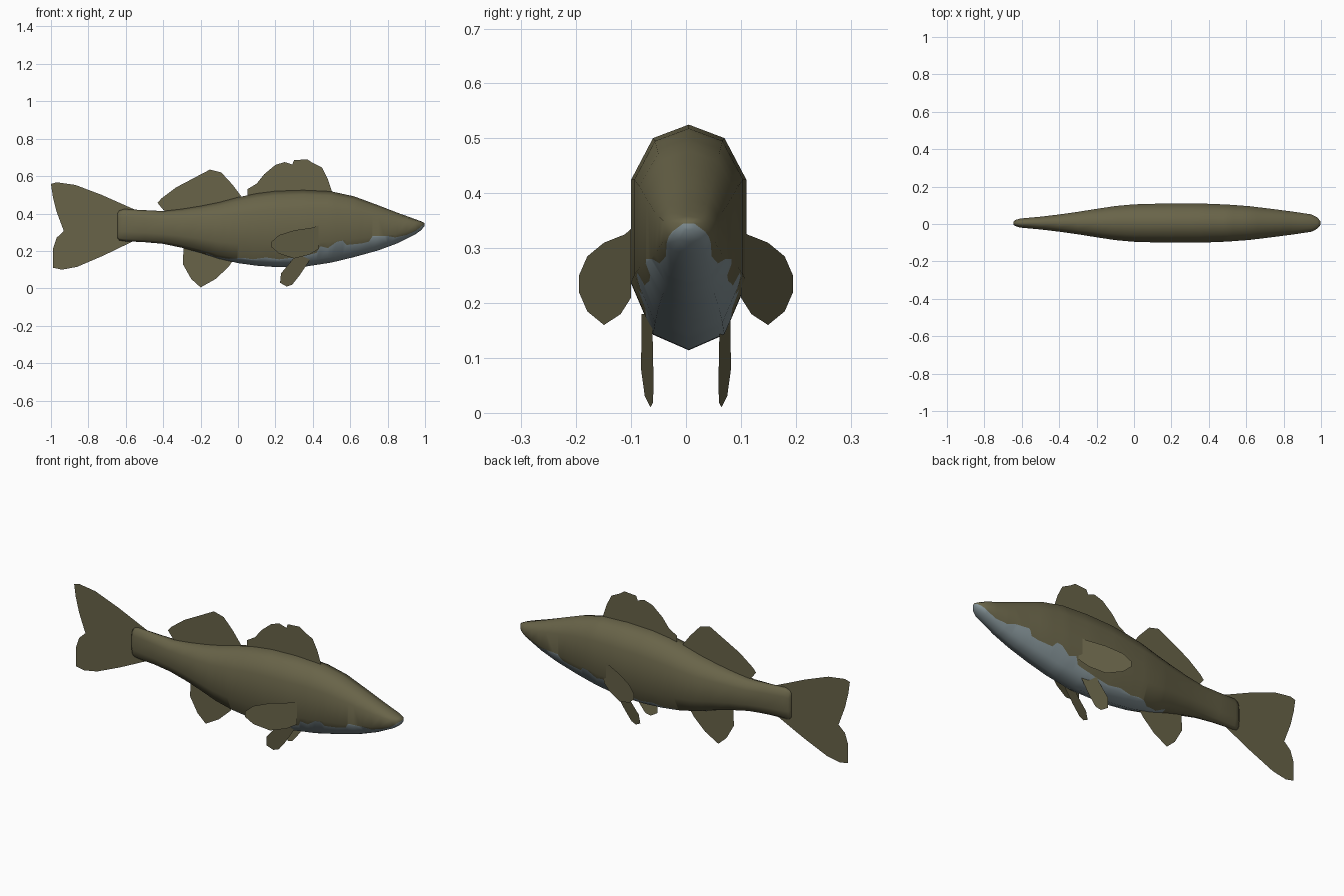
import bpy, bmesh
from mathutils import Vector

def material(name, rgb):
    m = bpy.data.materials.new(name)
    m.diffuse_color = (*rgb, 1)
    return m

olive = material("olive_skin", (0.14, 0.127, 0.066))
grey = material("grey_belly", (0.24, 0.30, 0.32))

def lerp(table, x):
    """Piecewise-linear lookup in rows of (x, values...)."""
    for a, b in zip(table, table[1:]):
        if x <= b[0]:
            t = max(0, (x - a[0]) / (b[0] - a[0]))
            return [p + (q - p) * t for p, q in zip(a[1:], b[1:])]
    return list(table[-1][1:])

def add_object(name, bm, mats):
    me = bpy.data.meshes.new(name)
    bm.to_mesh(me)
    bm.free()
    ob = bpy.data.objects.new(name, me)
    bpy.context.collection.objects.link(ob)
    for m in mats:
        me.materials.append(m)
    return ob

MID = 0.005

# Body outline: x, bottom z, top z, half width
PROFILE = [(-0.645, 0.27, 0.40, 0.008), (-0.635, 0.257, 0.415, 0.016),
           (-0.61, 0.252, 0.424, 0.024), (-0.5, 0.247, 0.418, 0.034),
           (-0.4, 0.238, 0.413, 0.046), (-0.3, 0.217, 0.424, 0.060),
           (-0.2, 0.190, 0.440, 0.076), (-0.1, 0.158, 0.460, 0.091),
           (0.0, 0.135, 0.487, 0.100), (0.1, 0.121, 0.507, 0.103),
           (0.2, 0.114, 0.520, 0.105), (0.35, 0.115, 0.525, 0.105),
           (0.5, 0.138, 0.518, 0.099), (0.62, 0.167, 0.492, 0.090),
           (0.75, 0.203, 0.444, 0.074), (0.85, 0.240, 0.405, 0.061),
           (0.95, 0.290, 0.369, 0.046), (0.98, 0.312, 0.358, 0.030),
           (0.997, 0.333, 0.350, 0.010)]
# Ten-sided cross-section: y fraction, height fraction
HALF = [(0.62, 0.94), (1, 0.755), (1, 0.30), (0.62, 0.07)]
SECTION = [(0, 1)] + HALF + [(0, 0)] + [(-y, z) for y, z in reversed(HALF)]
# Ragged edge of the belly colour: x, z
BELLY = [(-0.17, 0.19), (-0.12, 0.168), (-0.05, 0.158), (0.03, 0.163), (0.08, 0.155),
         (0.15, 0.165), (0.22, 0.155), (0.3, 0.165), (0.38, 0.18), (0.42, 0.19),
         (0.44, 0.225), (0.48, 0.215), (0.53, 0.25), (0.56, 0.255), (0.58, 0.232),
         (0.66, 0.24), (0.7, 0.25), (0.72, 0.28), (0.8, 0.28), (0.84, 0.272),
         (0.9, 0.285), (0.95, 0.308), (0.98, 0.33), (0.997, 0.345)]

bm = bmesh.new()
stations = sorted({r[0] for r in PROFILE} | {r[0] for r in BELLY})
rings = []
for x in stations:
    lo, hi, w = lerp(PROFILE, x)
    rings.append([bm.verts.new((x, MID + y * w, lo + z * (hi - lo))) for y, z in SECTION])
for a, b in zip(rings, rings[1:]):
    for i in range(10):
        j = (i + 1) % 10
        bm.faces.new((a[i], a[j], b[j], b[i]))
bm.faces.new(rings[0])
bm.faces.new(rings[-1])
# Cut the skin along the belly edge, one gap at a time
for x0, x1 in zip(stations, stations[1:]):
    if x0 < BELLY[0][0] - 1e-6:
        continue
    z0, z1 = lerp(BELLY, x0)[0], lerp(BELLY, x1)[0]
    faces = [f for f in bm.faces if x0 < f.calc_center_median().x < x1]
    geom = faces + list({e for f in faces for e in f.edges}) + list({v for f in faces for v in f.verts})
    bmesh.ops.bisect_plane(bm, geom=geom, dist=1e-5, plane_co=Vector((x0, 0, z0)),
                           plane_no=Vector((z0 - z1, 0, x1 - x0)))
bmesh.ops.recalc_face_normals(bm, faces=bm.faces)
for f in bm.faces:
    c = f.calc_center_median()
    f.smooth = True
    f.material_index = int(c.x > BELLY[0][0] and c.z < lerp(BELLY, c.x)[0])
add_object("body", bm, [olive, grey])

def fin(name, outline, depth=lambda x, z: MID):
    """Flat sheet fin drawn in side view; depth gives y."""
    bm = bmesh.new()
    bm.faces.new([bm.verts.new((x, depth(x, z), z)) for x, z in outline])
    bmesh.ops.triangulate(bm, faces=bm.faces[:])
    add_object(name, bm, [olive])

# Fins on the centre line
fin("tail_fin", [(-0.55, 0.42), (-0.73, 0.50), (-0.87, 0.553), (-0.97, 0.567), (-1.0, 0.558),
                 (-0.99, 0.49), (-0.97, 0.41), (-0.90, 0.335), (-0.97, 0.27), (-0.99, 0.21),
                 (-0.99, 0.11), (-0.94, 0.10), (-0.86, 0.115), (-0.72, 0.175), (-0.55, 0.257)])
fin("rear_back_fin", [(-0.36, 0.39), (-0.40, 0.42), (-0.43, 0.457), (-0.41, 0.48), (-0.33, 0.54),
                      (-0.15, 0.635), (-0.09, 0.62), (-0.03, 0.555), (0.015, 0.495), (0.0, 0.45)])
fin("front_back_fin", [(0.05, 0.47), (0.05, 0.53), (0.10, 0.56), (0.14, 0.61), (0.18, 0.63),
                       (0.20, 0.66), (0.25, 0.675), (0.29, 0.662), (0.30, 0.685), (0.37, 0.69),
                       (0.40, 0.67), (0.45, 0.645), (0.48, 0.585), (0.503, 0.515), (0.45, 0.47)])
fin("under_fin", [(-0.29, 0.24), (-0.295, 0.13), (-0.25, 0.05), (-0.20, 0.005), (-0.12, 0.05),
                  (-0.05, 0.115), (-0.02, 0.16), (-0.10, 0.20)])

# Paired side fins
PECTORAL = [(0.43, 0.335), (0.40, 0.325), (0.30, 0.31), (0.22, 0.285), (0.18, 0.25),
            (0.18, 0.22), (0.22, 0.185), (0.30, 0.16), (0.38, 0.18), (0.43, 0.21)]
PELVIC = [(0.31, 0.18), (0.28, 0.14), (0.23, 0.08), (0.225, 0.03), (0.26, 0.01),
          (0.29, 0.02), (0.33, 0.07), (0.37, 0.13), (0.40, 0.18)]
for side, s in (("left", 1), ("right", -1)):
    fin(side + "_pectoral_fin", PECTORAL, lambda x, z: s * (0.1 + (0.43 - x) * 0.38))
    fin(side + "_pelvic_fin", PELVIC,
        lambda x, z: s * (0.083 - 0.21 * (x - 0.225) + 0.16 * (z - 0.08)))
